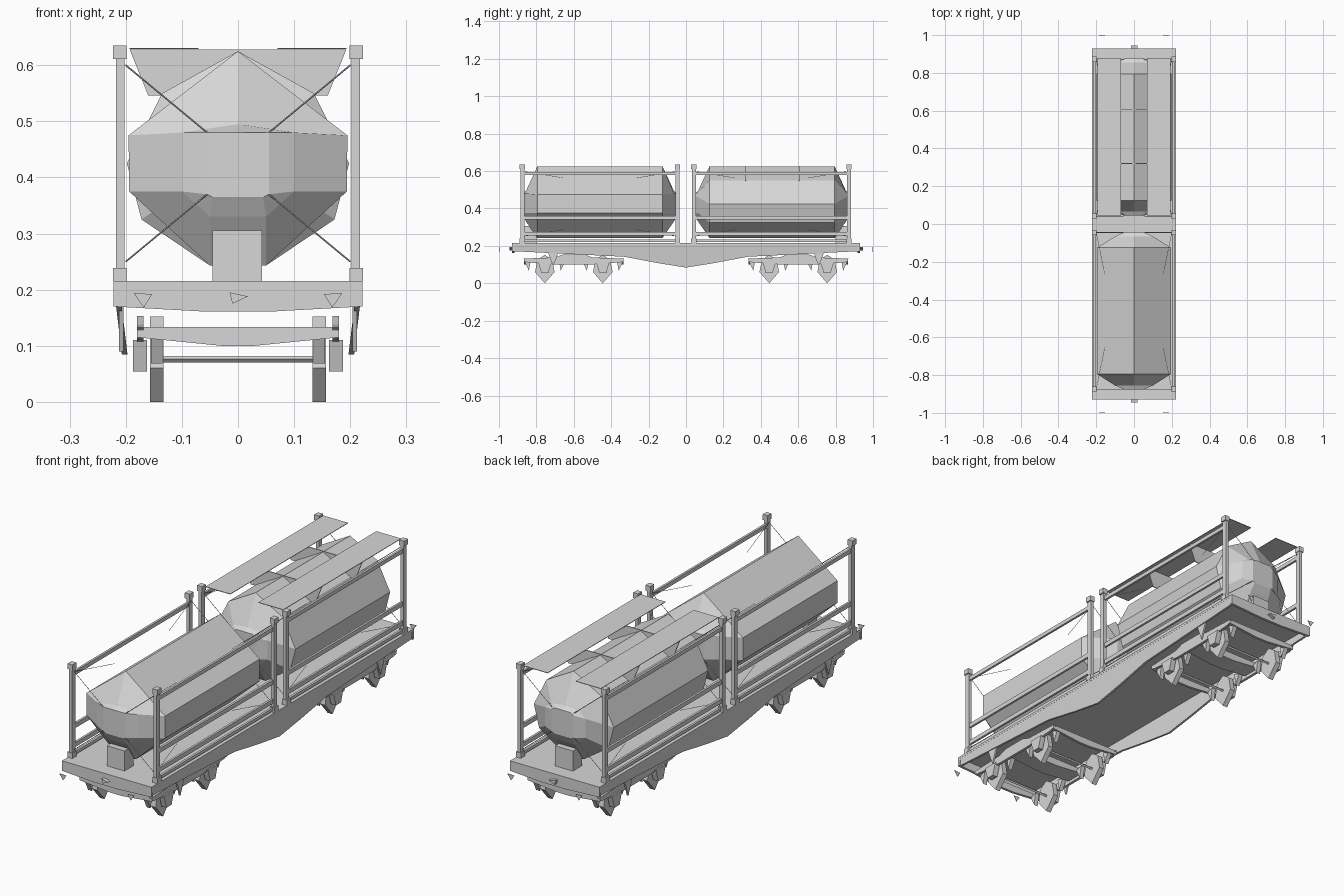
import bpy, bmesh, math
from mathutils import Vector

grey = bpy.data.materials.new("light grey")
grey.diffuse_color = (0.68, 0.68, 0.68, 1)


def finish(name, bm):
    bmesh.ops.recalc_face_normals(bm, faces=bm.faces)
    me = bpy.data.meshes.new(name)
    bm.to_mesh(me)
    bm.free()
    me.materials.append(grey)
    ob = bpy.data.objects.new(name, me)
    bpy.context.collection.objects.link(ob)
    return ob


def loft(name, rings):
    """Skin a list of equal-length point rings and cap both ends."""
    bm = bmesh.new()
    rows = [[bm.verts.new(p) for p in r] for r in rings]
    n = len(rows[0])
    for a, b in zip(rows, rows[1:]):
        for i in range(n):
            bm.faces.new((a[i], a[(i + 1) % n], b[(i + 1) % n], b[i]))
    bm.faces.new(rows[0])
    bm.faces.new(rows[-1])
    return finish(name, bm)


def box(name, x0, x1, y0, y1, z0, z1):
    return loft(name, [[(x0, y0, z), (x1, y0, z), (x1, y1, z), (x0, y1, z)] for z in (z0, z1)])


def plate_x(name, pts, x0, x1):
    """Extrude a (y, z) outline along x."""
    return loft(name, [[(x, y, z) for y, z in pts] for x in (x0, x1)])


def plate_y(name, pts, y0, y1):
    """Extrude an (x, z) outline along y."""
    return loft(name, [[(x, y, z) for x, z in pts] for y in (y0, y1)])


def rod(name, a, b, r=0.002):
    a, b = Vector(a), Vector(b)
    d = (b - a).normalized()
    u = d.cross(Vector((0, 0, 1))).normalized() * r
    v = d.cross(u).normalized() * r
    return loft(name, [[p + u, p + v, p - u, p - v] for p in (a, b)])


def mirrored(half):
    """Close a right-hand outline (top to bottom) whose first point is on x = 0."""
    return half + [(-x, z) for x, z in reversed(half[1:])]


def tank(name, body, shoulder, cap, y0, y1):
    """Faceted barrel with a chamfered shoulder and a small flat cap at each end."""
    steps = ((cap, y0), (shoulder, y0 + 0.02), (body, y0 + 0.08),
             (body, y1 - 0.08), (shoulder, y1 - 0.02), (cap, y1))
    return loft(name, [[(x, y, z) for x, z in mirrored(p)] for p, y in steps])


# Deck, end beams and fish-bellied side sills
box("deck", -0.222, 0.222, -0.93, 0.93, 0.205, 0.215)
for e in (-1, 1):
    plate_y("end_beam", [(-0.222, 0.215), (0.222, 0.215), (0.222, 0.17), (0.06, 0.161),
                         (-0.06, 0.161), (-0.222, 0.17)], e * 0.918, e * 0.93)
sill = [(-0.93, 0.21), (0.93, 0.21), (0.93, 0.172), (0.33, 0.142), (0.15, 0.108), (0, 0.084),
        (-0.15, 0.108), (-0.33, 0.142), (-0.93, 0.172)]
for s in (-1, 1):
    # Sill leans inwards towards its lower edge
    lean = lambda z: 0.222 - (0.21 - z) * 0.12
    loft("side_sill", [[(s * (lean(z) - t), y, z) for y, z in sill] for t in (0.01, 0)])
    for e in (-1, 1):
        # Step hangers and buffers
        plate_x("brake_lever", [(e * 0.68, 0.17), (e * 0.74, 0.17), (e * 0.71, 0.09)],
                s * 0.204, s * 0.212)
        plate_y("buffer_head", [(s * 0.153, 0.192), (s * 0.186, 0.194), (s * 0.168, 0.168)],
                e * 0.997, e)
for e in (-1, 1):
    plate_y("coupling_hook", [(-0.015, 0.195), (0.018, 0.188), (-0.01, 0.175)], e * 0.93, e * 0.945)

# Tanks
tank("front_tank", [(0, 0.625), (0.195, 0.475), (0.194, 0.375), (0.05, 0.243)],
     [(0, 0.495), (0.1, 0.48), (0.1, 0.375), (0.05, 0.33)],
     [(0, 0.48), (0.055, 0.48), (0.055, 0.37), (0.045, 0.365)], -0.875, -0.045)
tank("rear_tank", [(0, 0.625), (0.135, 0.55), (0.198, 0.425), (0.172, 0.325), (0.05, 0.243)],
     [(0, 0.495), (0.07, 0.485), (0.1, 0.46), (0.1, 0.375), (0.05, 0.33)],
     [(0, 0.48), (0.04, 0.48), (0.055, 0.47), (0.055, 0.37), (0.045, 0.365)], 0.045, 0.875)
for e in (-1, 1):
    plate_y("tank_outlet_box", [(-0.045, 0.215), (0.043, 0.215), (0.043, 0.305), (-0.045, 0.305)],
            e * 0.865, e * 0.8)

# Walkways over the rear tank with their cross brackets
for s in (-1, 1):
    box("walkway", s * 0.07, s * 0.193, 0.045, 0.88, 0.6285, 0.631)
for y in (0.32, 0.605):
    plate_y("walkway_bracket", [(-0.193, 0.628), (0.193, 0.628), (0.16, 0.546), (-0.16, 0.546)],
            y - 0.002, y + 0.002)

# Container frames: corner castings, posts, rails and thin braces
for y0, y1 in ((-0.875, -0.045), (0.042, 0.872)):
    for s in (-1, 1):
        for y, inward in ((y0, 1), (y1, -1)):
            for z in (0.215, 0.611):
                box("corner_casting", s * 0.199, s * 0.223, y - 0.014, y + 0.014, z, z + 0.024)
            box("corner_post", s * 0.202, s * 0.217, y - 0.011, y + 0.011, 0.235, 0.615)
            for za, zb, zc in ((0.6, 0.48, 0.563), (0.25, 0.37, 0.287)):
                rod("end_brace", (s * 0.2, y, za), (s * 0.055, y, zb), 0.0015)
                rod("side_brace", (s * 0.2, y, za), (s * 0.155, y + inward * 0.22, zc), 0.001)
        for z, h in ((0.587, 0.018), (0.35, 0.02), (0.265, 0.02), (0.228, 0.014)):
            box("side_rail", s * 0.204, s * 0.214, y0, y1, z - h / 2, z + h / 2)

# Bogies
for c in (-0.6, 0.6):
    for s in (-1, 1):
        plate_x("bogie_side_frame", [(c - 0.27, 0.132), (c - 0.1, 0.138), (c - 0.06, 0.153),
                                     (c + 0.06, 0.153), (c + 0.1, 0.138), (c + 0.27, 0.132),
                                     (c + 0.25, 0.112), (c + 0.09, 0.1), (c - 0.09, 0.1),
                                     (c - 0.25, 0.112)], s * 0.168, s * 0.18)
    for dy, w in ((-0.26, 0.006), (0, 0.045), (0.26, 0.006)):
        plate_y("bogie_cross_beam", [(-0.18, 0.133), (0.18, 0.133), (0.18, 0.115), (0.03, 0.1),
                                     (-0.03, 0.1), (-0.18, 0.115)], c + dy - w, c + dy + w)
    for dy in (-0.155, 0.155):
        y = c + dy
        rod("axle", (-0.15, y, 0.076), (0.15, y, 0.076), 0.006)
        for s in (-1, 1):
            plate_x("wheel", [(y, 0.0), (y + 0.052, 0.06), (y + 0.04, 0.125), (y, 0.152),
                              (y - 0.04, 0.125), (y - 0.052, 0.06)], s * 0.133, s * 0.157)
            plate_x("axle_box", [(y - 0.035, 0.11), (y + 0.035, 0.11), (y + 0.018, 0.054),
                                 (y - 0.018, 0.054)], s * 0.162, s * 0.187)
            # Brake shoes either side of each wheel
            for d in (-1, 1):
                plate_x("brake_shoe", [(y + d * 0.075, 0.125), (y + d * 0.108, 0.115),
                                       (y + d * 0.085, 0.068)], s * 0.135, s * 0.155)
